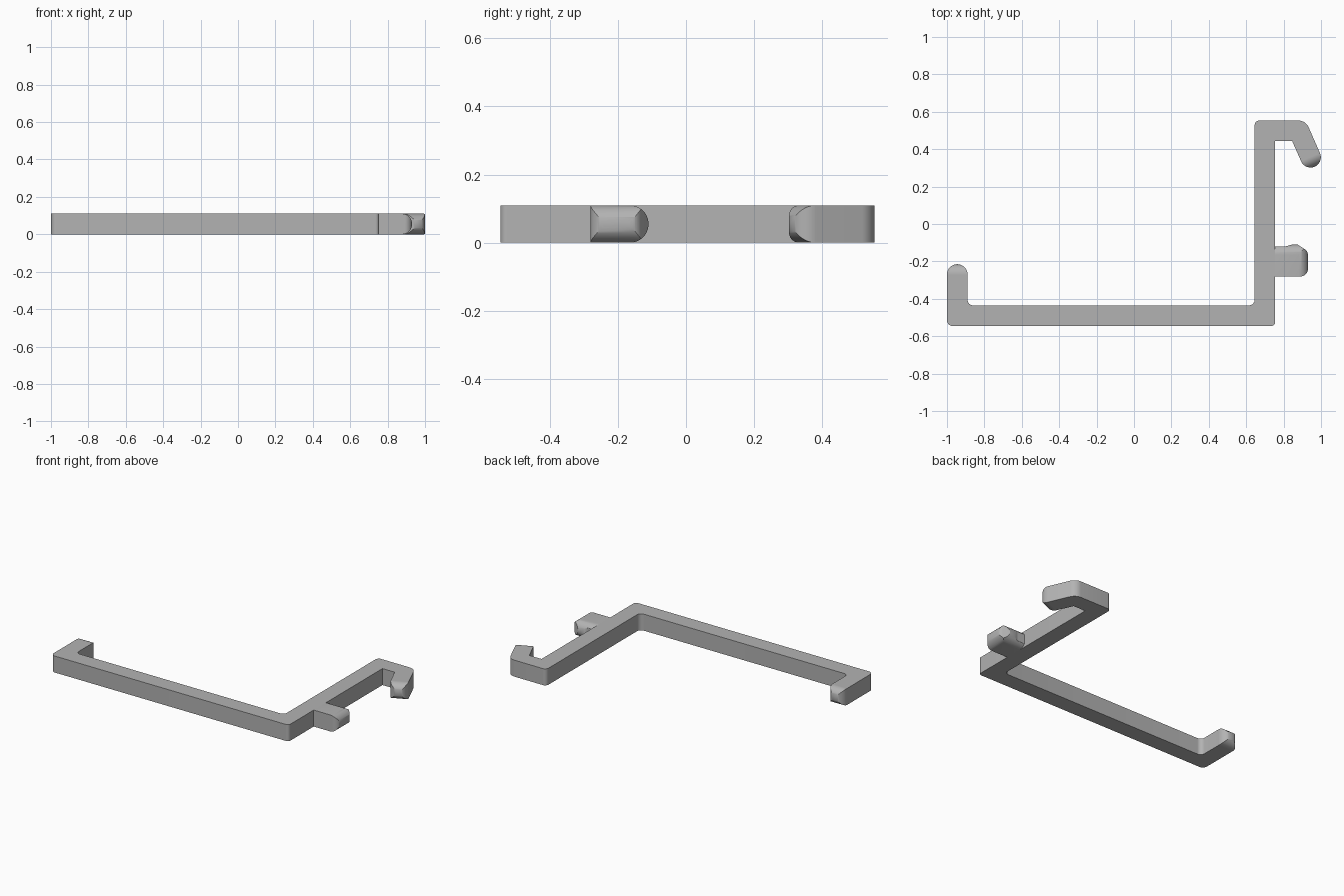
import bpy, bmesh, math
from mathutils import Vector, Matrix

if "Cube" in bpy.data.objects:
    bpy.data.objects.remove(bpy.data.objects["Cube"])

H = 0.11          # bar thickness
R = H / 2         # radius of rounded ends

grey = bpy.data.materials.new("plain grey")
grey.use_nodes = True
grey.diffuse_color = (0.45, 0.45, 0.45, 1)
grey.node_tree.nodes["Principled BSDF"].inputs["Base Color"].default_value = grey.diffuse_color


def fillet(corners, steps=10):
    """Round each (x, y, radius) corner of a polygon."""
    out = []
    for i, (x, y, r) in enumerate(corners):
        p = Vector((x, y))
        if r == 0:
            out.append(p)
            continue
        a = (Vector(corners[i - 1][:2]) - p).normalized()
        b = (Vector(corners[(i + 1) % len(corners)][:2]) - p).normalized()
        half = a.angle(b) / 2
        centre = p + (a + b).normalized() * (r / math.sin(half))
        start = p + a * (r / math.tan(half)) - centre
        end = p + b * (r / math.tan(half)) - centre
        turn = math.atan2(start.x * end.y - start.y * end.x, start.dot(end))
        for k in range(steps + 1):
            out.append(centre + Matrix.Rotation(turn * k / steps, 2) @ start)
    return out


def round_end(back, centre, low, high, steps=24):
    """Profile that runs from back and ends in a half circle past centre."""
    r, mid = (high - low) / 2, (high + low) / 2
    pts = [Vector((back, low))]
    for k in range(steps + 1):
        t = -math.pi / 2 + math.pi * k / steps
        pts.append(Vector((centre + r * math.cos(t), mid + r * math.sin(t))))
    return pts + [Vector((back, high))]


def prism(name, pts, low, high, place):
    """Extrude a profile; place maps (u, v, w) to a position."""
    bm = bmesh.new()
    face = bm.faces.new([bm.verts.new(place(p.x, p.y, low)) for p in pts])
    shift = Vector(place(0, 0, high)) - Vector(place(0, 0, low))
    new = bmesh.ops.extrude_face_region(bm, geom=[face])["geom"]
    bmesh.ops.translate(bm, vec=shift, verts=[v for v in new if isinstance(v, bmesh.types.BMVert)])
    bmesh.ops.recalc_face_normals(bm, faces=bm.faces)
    mesh = bpy.data.meshes.new(name)
    bm.to_mesh(mesh)
    bm.free()
    mesh.materials.append(grey)
    obj = bpy.data.objects.new(name, mesh)
    bpy.context.collection.objects.link(obj)
    return obj


def keep_common(obj, cutters):
    """Intersect a part with its cutters, then drop the cutters."""
    bpy.context.view_layer.objects.active = obj
    for cutter in cutters:
        mod = obj.modifiers.new("trim", "BOOLEAN")
        mod.operation, mod.solver, mod.object = "INTERSECT", "EXACT", cutter
        bpy.ops.object.modifier_apply(modifier=mod.name)
        bpy.data.objects.remove(cutter)


def plan(u, v, w):
    return (u, v, w)


def along_x(u, v, w):
    return (w, u, v)


def along_y(u, v, w):
    return (u, w, v)


# Main frame: long bar, upright bar and the two bent ends
hook_dir = Vector((0.4, -0.917)).normalized()
hook_side = Vector((-hook_dir.y, hook_dir.x))
hook_centre = Vector((0.944, 0.357))
hook_in = hook_centre - hook_side * R
hook_out = hook_centre + hook_side * R
outline = [
    (-1, -0.545, 0.03), (0.755, -0.545, 0.02), (0.755, 0.445, 0), (0.845, 0.445, 0),
    (*hook_in, 0), (*hook_out, 0), (0.918, 0.553, 0.06), (0.645, 0.553, 0.025),
    (0.645, -0.435, 0.03), (-0.89, -0.435, 0.03), (-0.89, -0.27, 0), (-1, -0.27, 0),
]
parts = [prism("frame", fillet(outline), 0, H, plan)]

# Domed tips: a round plan crossed with a round side
for name, centre, direction in (("left_tip", Vector((-0.945, -0.27)), Vector((0, 1))),
                                ("hook_tip", hook_centre, hook_dir)):
    tip = prism(name, round_end(0, 0, -R, R), -0.02, H + 0.02, plan)
    side = prism("tip_side", round_end(-0.05, 0, 0, H), -0.1, 0.1, along_y)
    keep_common(tip, [side])
    turn = Matrix.Rotation(math.atan2(direction.y, direction.x), 4, "Z")
    tip.data.transform(Matrix.Translation((*centre, 0)) @ turn)
    parts.append(tip)

# Side peg: stubby arm with a small bulge and rounded outer edges
peg_plan = fillet([
    (0.755, -0.28, 0), (0.93, -0.28, 0.04), (0.93, -0.145, 0.04),
    (0.865, -0.104, 0.03), (0.81, -0.12, 0.015), (0.755, -0.12, 0),
])
peg = prism("side_peg", peg_plan, -0.02, H + 0.02, plan)
keep_common(peg, [
    prism("peg_back", round_end(-0.4, -0.165, 0, H), 0.6, 1.1, along_x),
    prism("peg_end", round_end(0.6, 0.875, -0.0005, H + 0.0005), -0.5, 0, along_y),
])
parts.append(peg)

# Smooth curved faces, keep edges crisp
bpy.ops.object.select_all(action="DESELECT")
for obj in parts:
    obj.select_set(True)
bpy.context.view_layer.objects.active = parts[0]
bpy.ops.object.shade_smooth_by_angle(angle=math.radians(30))
